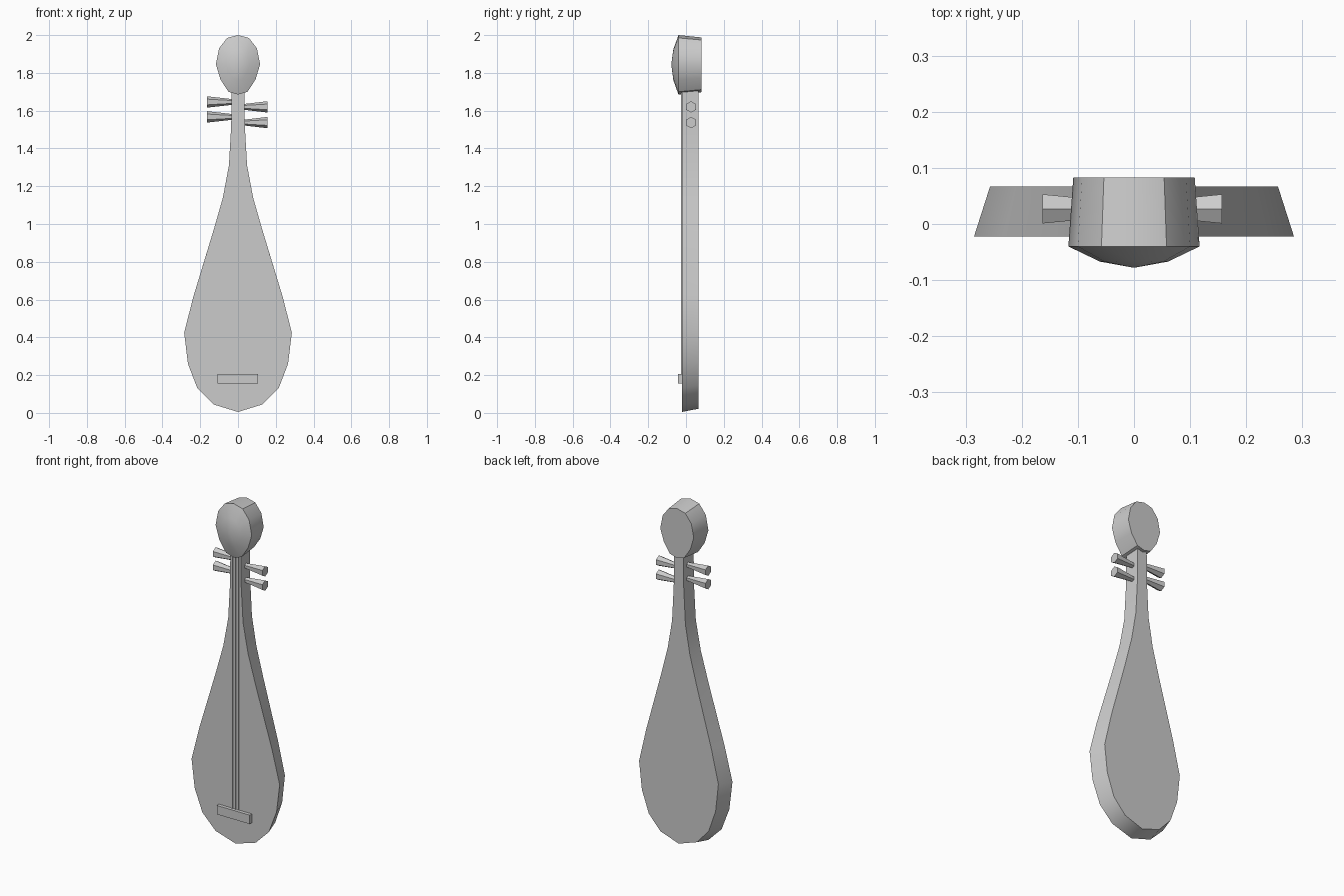
import bpy, bmesh, math
from mathutils import Matrix

cube = bpy.data.objects.get("Cube")
if cube:
    bpy.data.objects.remove(cube, do_unlink=True)

GREY = (0.6, 0.6, 0.6, 1)
grey = bpy.data.materials.new("plain grey")
grey.use_nodes = True
grey.diffuse_color = GREY
grey.node_tree.nodes["Principled BSDF"].inputs["Base Color"].default_value = GREY


def finish(name, bm, angle=None):
    bmesh.ops.recalc_face_normals(bm, faces=bm.faces)
    mesh = bpy.data.meshes.new(name)
    bm.to_mesh(mesh)
    bm.free()
    mesh.materials.append(grey)
    ob = bpy.data.objects.new(name, mesh)
    bpy.context.collection.objects.link(ob)
    if angle:
        bpy.ops.object.select_all(action='DESELECT')
        ob.select_set(True)
        bpy.context.view_layer.objects.active = ob
        bpy.ops.object.shade_smooth_by_angle(angle=math.radians(angle))
    return ob


def mirrored(half):
    """Close a half outline, given from bottom to top, across x = 0."""
    return half + [(-x, z) for x, z in reversed(half) if x > 0]


def loft(name, rings, angle, tip=None):
    """Skin outlines placed at successive y; an optional tip closes the first."""
    bm = bmesh.new()
    loops = [[bm.verts.new((x, y, z)) for x, z in pts] for y, pts in rings]
    n = len(loops[0])
    for a, b in zip(loops, loops[1:]):
        for i in range(n):
            j = (i + 1) % n
            bm.faces.new((a[i], a[j], b[j], b[i]))
    bm.faces.new(loops[-1])
    if tip:
        t = bm.verts.new(tip)
        for i in range(n):
            bm.faces.new((loops[0][i], loops[0][(i + 1) % n], t))
    else:
        bm.faces.new(loops[0])
    return finish(name, bm, angle)


def box(name, lo, hi):
    bm = bmesh.new()
    bmesh.ops.create_cube(bm, size=1)
    for v in bm.verts:
        v.co = [(a + b) / 2 + c * (b - a) for a, b, c in zip(lo, hi, v.co)]
    return finish(name, bm)


def scaled(pts, sx, sz, cz):
    return [(x * sx, cz + (z - cz) * sz) for x, z in pts]


# Pear-shaped body running into the neck, narrower at the back
body = mirrored([(0, 0.005), (0.13, 0.045), (0.215, 0.13), (0.265, 0.26),
                 (0.285, 0.425), (0.235, 0.62), (0.13, 0.965), (0.08, 1.14),
                 (0.048, 1.31), (0.036, 1.52), (0.034, 1.72)])
loft("body_and_neck", [(-0.022, body), (0.067, scaled(body, 0.9, 0.99, 1.72))], 35)

# Egg-shaped head with a shallow dome in front
head = mirrored([(0, 1.685), (0.05, 1.7), (0.093, 1.765), (0.117, 1.845),
                 (0.1, 1.93), (0.058, 1.985), (0, 2.0)])
loft("head", [(-0.067, scaled(head, 0.52, 0.52, 1.845)), (-0.04, head),
              (0.083, scaled(head, 0.925, 0.92, 1.845))], 35, (0, -0.078, 1.845))

# Flared six-sided tuning pegs
for side, label, end, heights in ((1, "left", 0.157, (1.62, 1.537)),
                                  (-1, "right", 0.163, (1.646, 1.567))):
    for i, z in enumerate(heights):
        bm = bmesh.new()
        bmesh.ops.create_cone(bm, cap_ends=True, segments=6, radius1=0.014,
                              radius2=0.03, depth=end - 0.02)
        bm.transform(Matrix.Translation((side * (end + 0.02) / 2, 0.027, z))
                     @ Matrix.Rotation(side * math.pi / 2, 4, 'Y')
                     @ Matrix.Rotation(math.pi / 2, 4, 'Z'))
        bmesh.ops.rotate(bm, verts=bm.verts, cent=(0, 0, 0), matrix=Matrix())
        finish(f"peg_{label}_{i + 1}", bm)

# Bridge and strings
box("bridge", (-0.108, -0.042, 0.155), (0.105, -0.015, 0.207))
for i, x in enumerate((-0.02, 0, 0.018)):
    box(f"string_{i + 1}", (x - 0.003, -0.026, 0.2), (x + 0.003, -0.018, 1.7))
